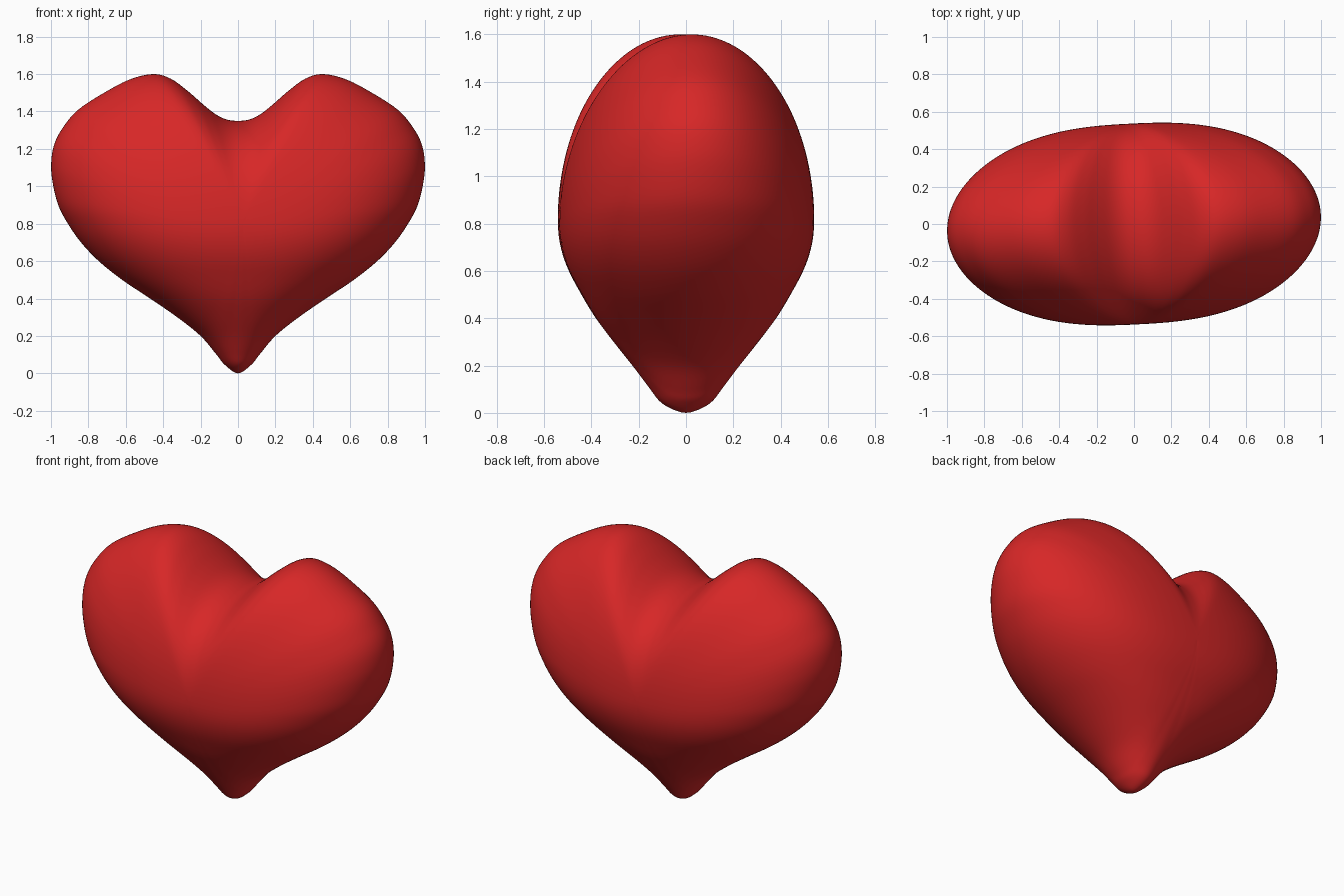
import bpy, bmesh, math
from mathutils import Matrix

if "Cube" in bpy.data.objects:
    bpy.data.objects.remove(bpy.data.objects["Cube"])

CZ = 0.8          # height of the inflation centre
DEPTH = 0.537     # half thickness at the centre
RINGS = 40

# right half of the front outline (x, z), tip to notch
OUTLINE = [(0, 0), (.07, .045), (.115, .1), (.20, .2), (.325, .3), (.47, .4), (.62, .5),
           (.745, .6), (.84, .7), (.91, .8), (.962, .9), (.992, 1.02), (1, 1.12), (.985, 1.22),
           (.94, 1.31), (.855, 1.41), (.70, 1.51), (.57, 1.575), (.45, 1.6), (.36, 1.575),
           (.27, 1.51), (.19, 1.44), (.12, 1.385), (.06, 1.357), (0, 1.35)]
# side profile (y, z) from the tip upwards
SIDE = [(0, 0), (.10, .04), (.15, .1), (.225, .2), (.305, .3), (.38, .4), (.44, .5), (.49, .6),
        (.522, .7), (DEPTH, .8), (.535, .9), (.52, 1.0), (.45, 1.2)]


def spline(pts, steps=5):
    """Catmull-Rom curve, mirrored across x = 0 at both ends."""
    mirror = lambda p: (-p[0], p[1])
    p = [mirror(pts[1])] + pts + [mirror(pts[-2])]
    out = []
    for a, b, c, d in zip(p, p[1:], p[2:], p[3:]):
        for i in range(steps):
            t = i / steps
            out.append(tuple(0.5 * (2 * b[k] + (c[k] - a[k]) * t
                             + (2 * a[k] - 5 * b[k] + 4 * c[k] - d[k]) * t * t
                             + (3 * b[k] - a[k] - 3 * c[k] + d[k]) * t ** 3) for k in (0, 1)))
    return out + [pts[-1]]


def width_at(curve, z):
    for (x0, z0), (x1, z1) in zip(curve, curve[1:]):
        if z0 <= z <= z1 and z1 > z0:
            return x0 + (x1 - x0) * (z - z0) / (z1 - z0)
    return curve[-1][0]


def smooth(a, b, v):
    t = min(1, max(0, (v - a) / (b - a)))
    return t * t * (3 - 2 * t)


half = spline(OUTLINE)
side = spline(SIDE[:-1] + [SIDE[-1]])
side = [p for p in side if p[1] <= 1.0]


def thickness(x, z, s):
    """Half thickness: radial inflation above, rounded level sections below."""
    dz = z - CZ
    r2 = x * x + dz * dz
    base = (x / .95) ** 2 + (dz / .80) ** 2
    q = base + (s * s - base) * s                 # fills the groove below the notch
    p = 2 + .6 * x * x / max(r2, 1e-9)
    upper = DEPTH * math.sqrt(max(0, 1 - max(q, 0) ** (p / 2)))
    k = smooth(.5, 1.0, z)
    if k >= 1:
        return upper
    w = max(width_at(half, z), 1e-6)
    p = 2 + .6 * smooth(0, .8, z)
    lower = width_at(side, z) * math.sqrt(max(0, 1 - min(1, abs(x) / w) ** p))
    return lower + (upper - lower) * k


# heart body: two inflated faces sharing the outline rim
rim = half + [(-x, z) for x, z in half[-2:0:-1]]
n = len(rim)
bm = bmesh.new()
rim_verts = [bm.verts.new((x, 0, z)) for x, z in rim]
for sign in (-1, 1):
    centre = bm.verts.new((0, sign * DEPTH, CZ))
    prev = None
    for j in range(1, RINGS + 1):
        s = math.sin(j / RINGS * math.pi / 2)
        if j == RINGS:
            ring = rim_verts
        else:
            ring = []
            for x, z in rim:
                px, pz = x * s, CZ + (z - CZ) * s
                ring.append(bm.verts.new((px, sign * thickness(px, pz, s), pz)))
        for i in range(n):
            m = (i + 1) % n
            if prev is None:
                bm.faces.new((centre, ring[i], ring[m]))
            else:
                bm.faces.new((prev[i], ring[i], ring[m], prev[m]))
        prev = ring
# soften the surface slightly, then turn it a little about the vertical
for _ in range(3):
    bmesh.ops.smooth_vert(bm, verts=[v for v in bm.verts if abs(v.co.y) > .05], factor=.5,
                          use_axis_y=True)
bmesh.ops.recalc_face_normals(bm, faces=bm.faces)
bmesh.ops.transform(bm, matrix=Matrix.Rotation(math.radians(3), 4, 'Z'), verts=bm.verts)
for f in bm.faces:
    f.smooth = True

mesh = bpy.data.meshes.new("heart")
bm.to_mesh(mesh)
bm.free()
red = bpy.data.materials.new("red")
red.diffuse_color = (.68, .02, .02, 1)
red.use_nodes = True
red.node_tree.nodes["Principled BSDF"].inputs["Base Color"].default_value = red.diffuse_color
mesh.materials.append(red)
bpy.context.collection.objects.link(bpy.data.objects.new("heart", mesh))
